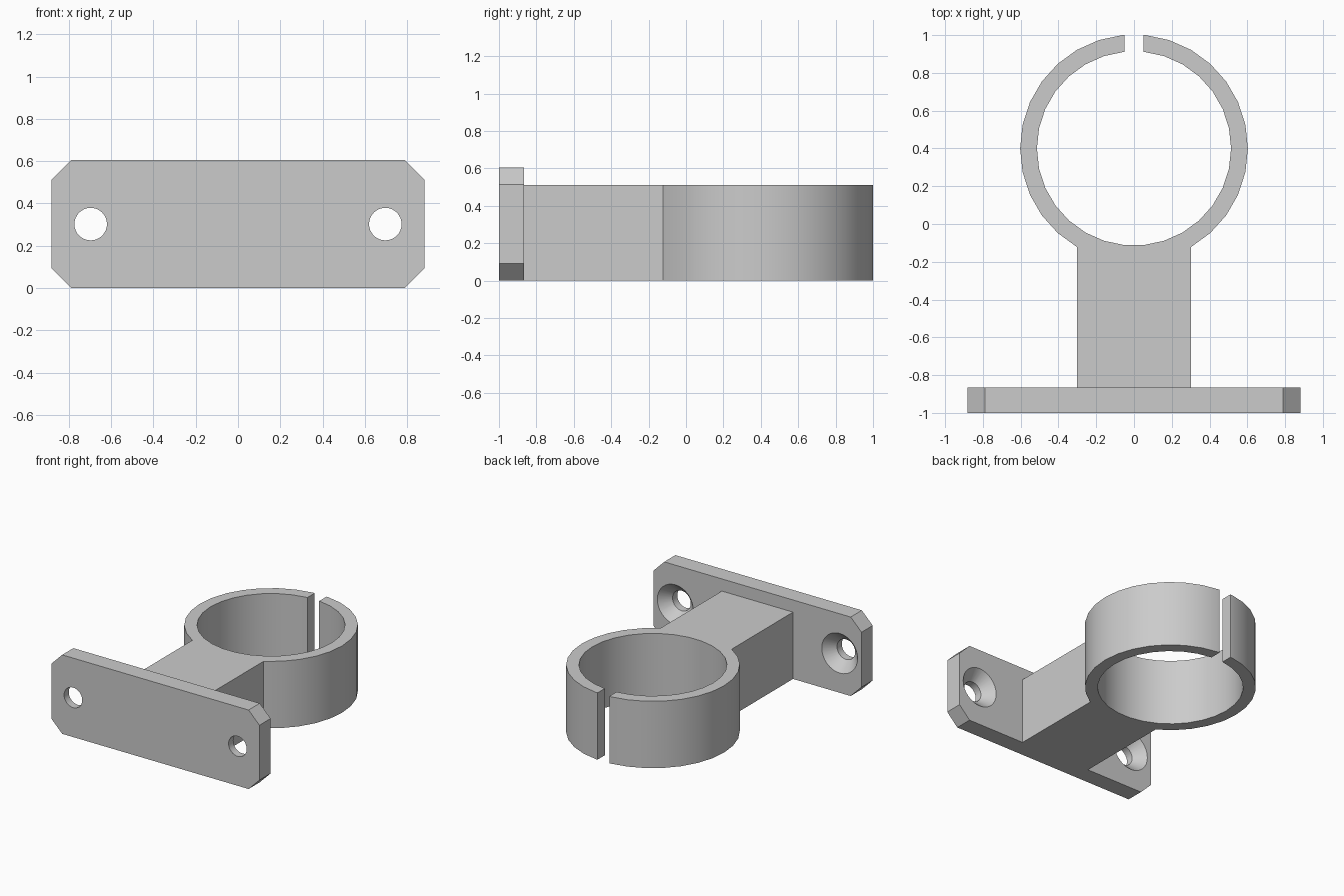
import bpy, bmesh
from math import cos, sin, pi, radians
from mathutils import Vector

cube = bpy.data.objects.get("Cube")
if cube:
    bpy.data.objects.remove(cube, do_unlink=True)

grey = bpy.data.materials.new("light grey")
grey.use_nodes = True
colour = (0.6, 0.6, 0.6, 1)
grey.diffuse_color = colour
grey.node_tree.nodes["Principled BSDF"].inputs["Base Color"].default_value = colour


def add_object(name, bm):
    bmesh.ops.recalc_face_normals(bm, faces=bm.faces)
    mesh = bpy.data.meshes.new(name)
    bm.to_mesh(mesh)
    bm.free()
    mesh.materials.append(grey)
    obj = bpy.data.objects.new(name, mesh)
    bpy.context.collection.objects.link(obj)
    return obj


def prism(name, points, direction):
    """Extrude a closed outline along a direction."""
    bm = bmesh.new()
    face = bm.faces.new([bm.verts.new(p) for p in points])
    result = bmesh.ops.extrude_face_region(bm, geom=[face], use_keep_orig=True)
    moved = [v for v in result["geom"] if isinstance(v, bmesh.types.BMVert)]
    bmesh.ops.translate(bm, verts=moved, vec=Vector(direction))
    return add_object(name, bm)


def lathe(name, profile, centre, segments=32):
    """Closed solid of (radius, y) rings around the y axis."""
    bm = bmesh.new()
    rings = []
    for r, y in profile:
        rings.append([bm.verts.new((centre[0] + r * cos(2 * pi * i / segments), y,
                                    centre[1] + r * sin(2 * pi * i / segments)))
                      for i in range(segments)])
    for a, b in zip(rings, rings[1:]):
        for i in range(segments):
            j = (i + 1) % segments
            bm.faces.new((a[i], a[j], b[j], b[i]))
    bm.faces.new(rings[0])
    bm.faces.new(rings[-1])
    return add_object(name, bm)


def smooth(obj):
    bpy.ops.object.select_all(action="DESELECT")
    obj.select_set(True)
    bpy.context.view_layer.objects.active = obj
    bpy.ops.object.shade_smooth_by_angle(angle=radians(30))


# Split clamp ring and stem, drawn as one outline and mirrored
outer, inner, ring_y, gap = 0.603, 0.514, 0.4, 0.05
plate_front, plate_back = -1.0, -0.865
clamp_height = 0.512
facet = 12


def arc(radius, start, end):
    step = facet if end > start else -facet
    return [(radius * cos(radians(a)), ring_y + radius * sin(radians(a)))
            for a in range(start, end + step, step)]


def flat_top(radius):
    return ring_y + radius * sin(radians(90 - facet / 2))


half = arc(inner, -84, 84) + [(gap, flat_top(inner)), (gap, flat_top(outer))]
half += arc(outer, 84, -60)
# the gap edges lie inside the last facet, so drop its corner points
half = [p for p in half if not (p[1] > ring_y and p[0] < gap)]
half.append((outer / 2, plate_back))
outline = half + [(-x, y) for x, y in reversed(half)]
clamp = prism("clamp_ring_and_stem", [(x, y, 0) for x, y in outline], (0, 0, clamp_height))
smooth(clamp)

# Mounting plate with chamfered corners
w, h, c = 0.882, 0.605, 0.092
corners = [(w - c, 0), (w, c), (w, h - c), (w - c, h)]
corners += [(-x, z) for x, z in reversed(corners)]
plate = prism("mounting_plate", [(x, plate_front, z) for x, z in corners],
              (0, plate_back - plate_front, 0))

# Countersunk screw holes
hole, sink, depth, extra = 0.077, 0.152, 0.078, 0.05
profile = [(hole, plate_front - extra), (hole, plate_back - depth),
           (sink, plate_back), (sink, plate_back + extra)]
for side in (-1, 1):
    cutter = lathe("screw_hole_cutter", profile, (side * 0.697, h / 2))
    cutter.hide_render = True
    cut = plate.modifiers.new("screw_hole", "BOOLEAN")
    cut.operation = "DIFFERENCE"
    cut.solver = "EXACT"
    cut.object = cutter
    bpy.context.view_layer.objects.active = plate
    bpy.ops.object.modifier_apply(modifier=cut.name)
    bpy.data.objects.remove(cutter, do_unlink=True)
smooth(plate)
